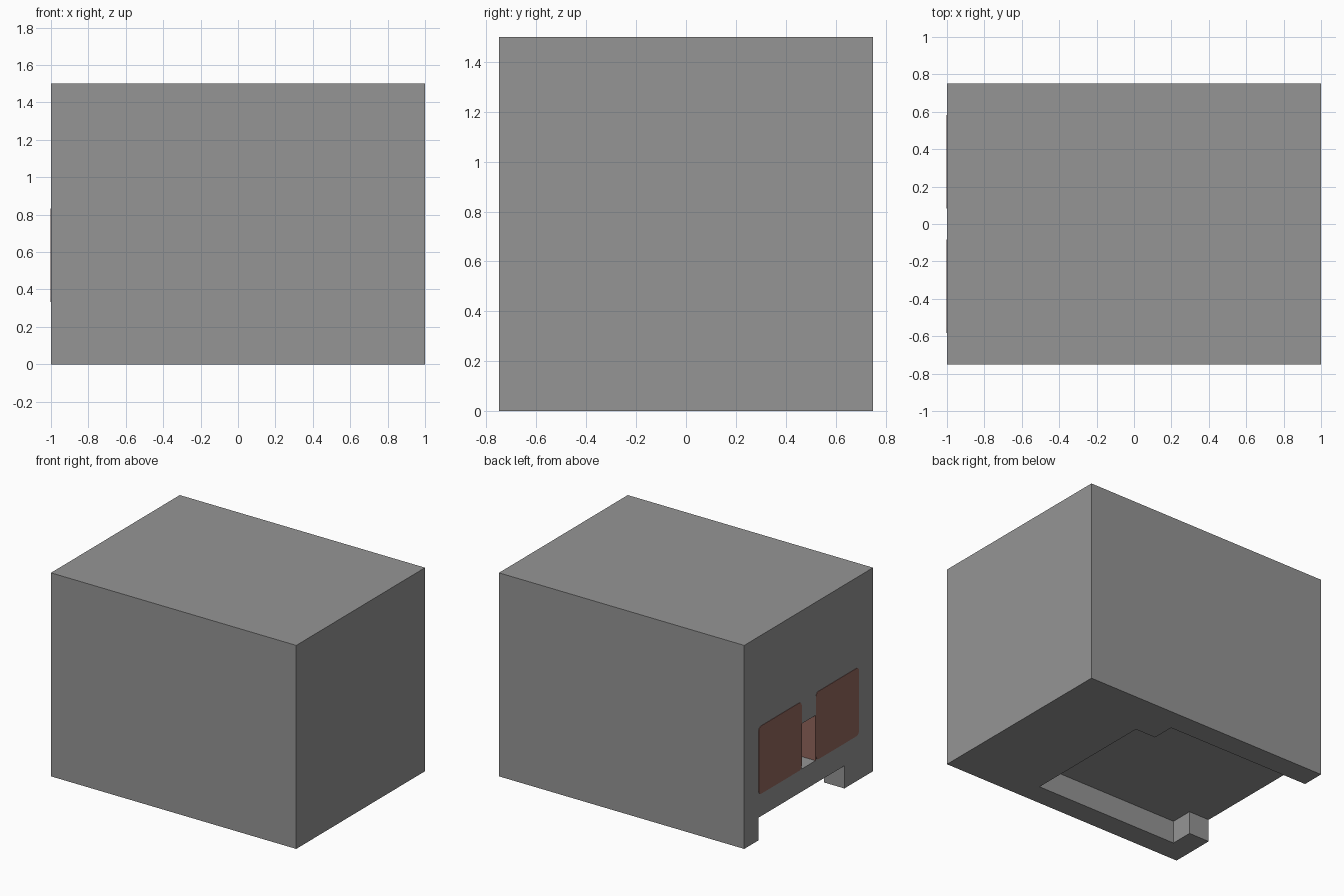
import bpy, bmesh, math
from mathutils import Vector

if "Cube" in bpy.data.objects:
    bpy.data.objects.remove(bpy.data.objects["Cube"], do_unlink=True)

U = 1 / 6            # grid unit of the design
HALF_X, HALF_Y, TOP = 6 * U, 4.5 * U, 9 * U
SKIN = 0.003         # thickness of the coloured plates


def material(name, colour):
    mat = bpy.data.materials.new(name)
    mat.use_nodes = True
    mat.diffuse_color = (*colour, 1)
    mat.node_tree.nodes["Principled BSDF"].inputs["Base Color"].default_value = (*colour, 1)
    return mat


grey = material("grey", (0.30, 0.30, 0.30))
brown = material("reddish brown", (0.29, 0.134, 0.11))


def prism(name, outline, direction, mat):
    """Extrude a closed outline of 3D points along a direction."""
    bm = bmesh.new()
    face = bm.faces.new([bm.verts.new(p) for p in outline])
    moved = bmesh.ops.extrude_face_region(bm, geom=[face])["geom"]
    bmesh.ops.translate(bm, vec=direction,
                        verts=[v for v in moved if isinstance(v, bmesh.types.BMVert)])
    bmesh.ops.recalc_face_normals(bm, faces=bm.faces)
    mesh = bpy.data.meshes.new(name)
    bm.to_mesh(mesh)
    bm.free()
    obj = bpy.data.objects.new(name, mesh)
    bpy.context.collection.objects.link(obj)
    mesh.materials.append(mat)
    return obj


def box(name, low, high, mat):
    (x0, y0, z0), (x1, y1, z1) = low, high
    base = [(x0, y0, z0), (x1, y0, z0), (x1, y1, z0), (x0, y1, z0)]
    return prism(name, base, Vector((0, 0, z1 - z0)), mat)


def cut(target, cutter):
    cutter.hide_render = True
    mod = target.modifiers.new("cut", 'BOOLEAN')
    mod.operation = 'DIFFERENCE'
    mod.solver = 'EXACT'
    mod.object = cutter
    bpy.context.view_layer.objects.active = target
    bpy.ops.object.modifier_apply(modifier=mod.name)
    bpy.data.objects.remove(cutter, do_unlink=True)


# Solid block
body = box("body", (-HALF_X, -HALF_Y, 0), (HALF_X, HALF_Y, TOP), grey)

# Stepped recess in the underside, open towards -x
steps = [(-7, 3.5), (1, 3.5), (1, 2.5), (2, 2.5), (2, -3.5),
         (-5, -3.5), (-5, -2.5), (-7, -2.5)]
cut(body, prism("recess_cutter", [(x * U, y * U, -U) for x, y in steps],
                Vector((0, 0, 2 * U)), grey))

# Narrow slot between the two panels
cut(body, box("slot_cutter", (-7 * U, -U / 2, 2 * U), (-5 * U, U / 2, 4 * U), grey))


def rounded_outline(x, y0, y1, z0, z1, r, steps=4):
    points = []
    corners = [(y1 - r, z1 - r), (y0 + r, z1 - r), (y0 + r, z0 + r), (y1 - r, z0 + r)]
    for quarter, (cy, cz) in enumerate(corners):
        for i in range(steps + 1):
            a = math.pi / 2 * (quarter + i / steps)
            points.append((x, cy + r * math.cos(a), cz + r * math.sin(a)))
    return points


# Brown panels on the -x side and the matching slot walls
for side, name in ((1, "back"), (-1, "front")):
    y0, y1 = sorted((side * U / 2, side * 3.5 * U))
    prism(name + "_panel", rounded_outline(-HALF_X, y0, y1, 2 * U, 5 * U, 0.03),
          Vector((-SKIN, 0, 0)), brown)
    w0, w1 = sorted((side * U / 2, side * (U / 2 - SKIN)))
    box(name + "_slot_wall", (-HALF_X, w0, 2 * U), (-5 * U, w1, 4 * U), brown)
